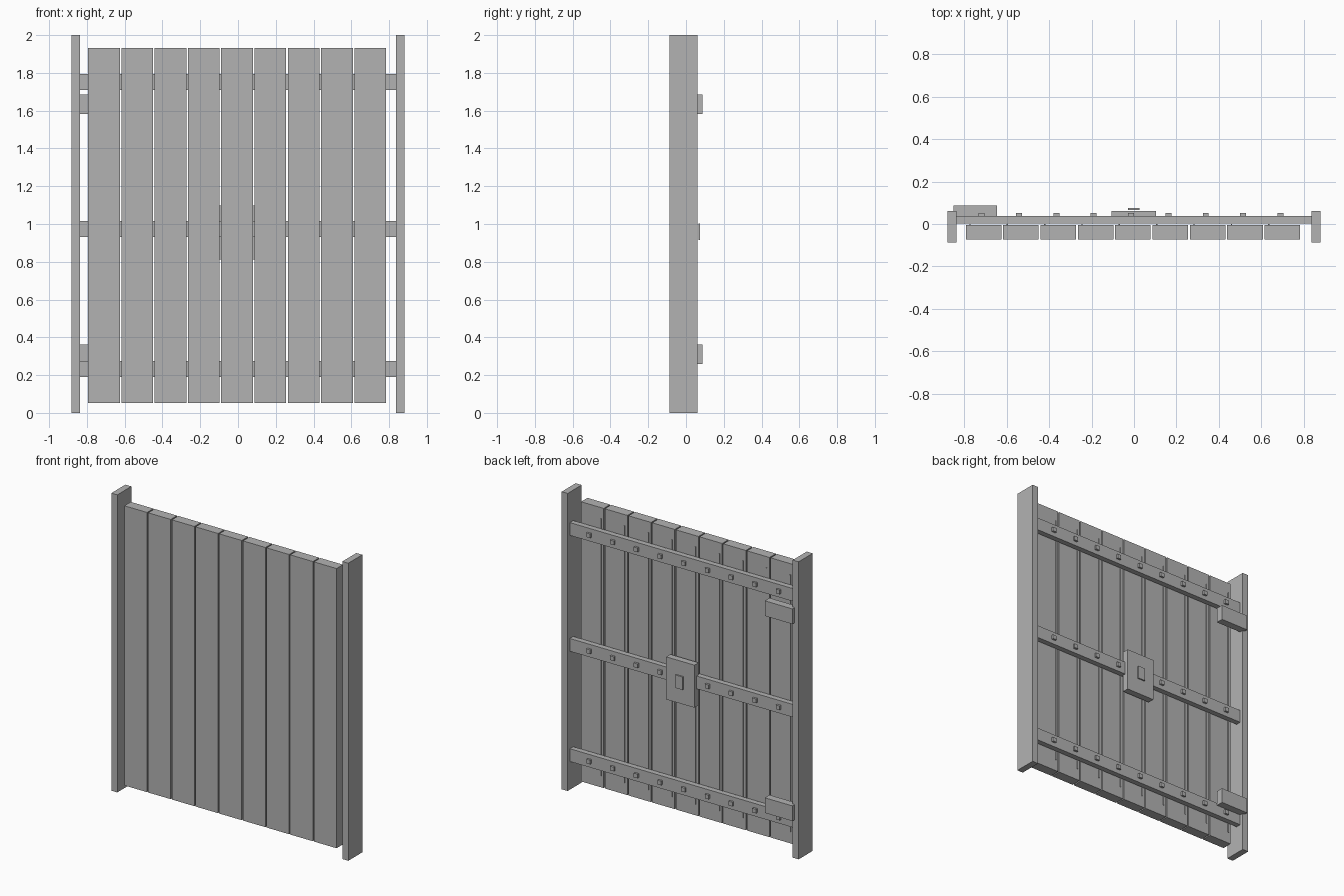
import bpy

cube = bpy.data.objects.get("Cube")
if cube:
    bpy.data.objects.remove(cube, do_unlink=True)

grey = bpy.data.materials.new("plain_grey")
grey.use_nodes = True
COLOUR = (0.45, 0.45, 0.45, 1)
grey.diffuse_color = COLOUR
grey.node_tree.nodes["Principled BSDF"].inputs["Base Color"].default_value = COLOUR


def box(name, x, y, z):
    """Box spanning the given (low, high) ranges."""
    spans = (x, y, z)
    bpy.ops.mesh.primitive_cube_add(size=1, location=[(a + b) / 2 for a, b in spans])
    ob = bpy.context.object
    ob.name = name
    ob.scale = [b - a for a, b in spans]
    bpy.ops.object.transform_apply(location=False, rotation=False, scale=True)
    ob.data.materials.append(grey)
    return ob


def around(centre, size):
    return (centre - size / 2, centre + size / 2)


# Side posts
for side, x in (("right", -0.859), ("left", 0.859)):
    box(side + "_post", around(x, 0.044), (-0.087, 0.062), (0, 2))

# Vertical planks, each with a thin strip on its back
PITCH = 0.1762
plank_xs = [-0.005 + PITCH * (i - 4) for i in range(9)]
for i, x in enumerate(plank_xs):
    box(f"plank_{i + 1}", around(x, 0.168), (-0.073, -0.005), (0.053, 1.933))
    box(f"back_strip_{i + 1}", around(x - 0.064, 0.006), (-0.006, 0), (0.13, 1.86))

# Horizontal rails with a square bolt head over each plank
for name, z in (("bottom", 0.232), ("middle", 0.973), ("top", 1.752)):
    box(name + "_rail", (-0.839, 0.837), (0.002, 0.038), around(z, 0.086))
    for i, x in enumerate(plank_xs):
        box(f"{name}_bolt_{i + 1}", around(x - 0.009, 0.028),
            (0.036, 0.052), around(z, 0.028))

# Hinge blocks
for name, z in (("lower", 0.31), ("upper", 1.634)):
    box(name + "_hinge", (-0.852, -0.647), (0.037, 0.087), around(z, 0.102))

# Lock case and its keyhole plate
box("lock_case", (-0.106, 0.104), (0.018, 0.062), (0.812, 1.098))
box("keyhole_plate", (-0.028, 0.026), (0.066, 0.075), (0.915, 1.002))
